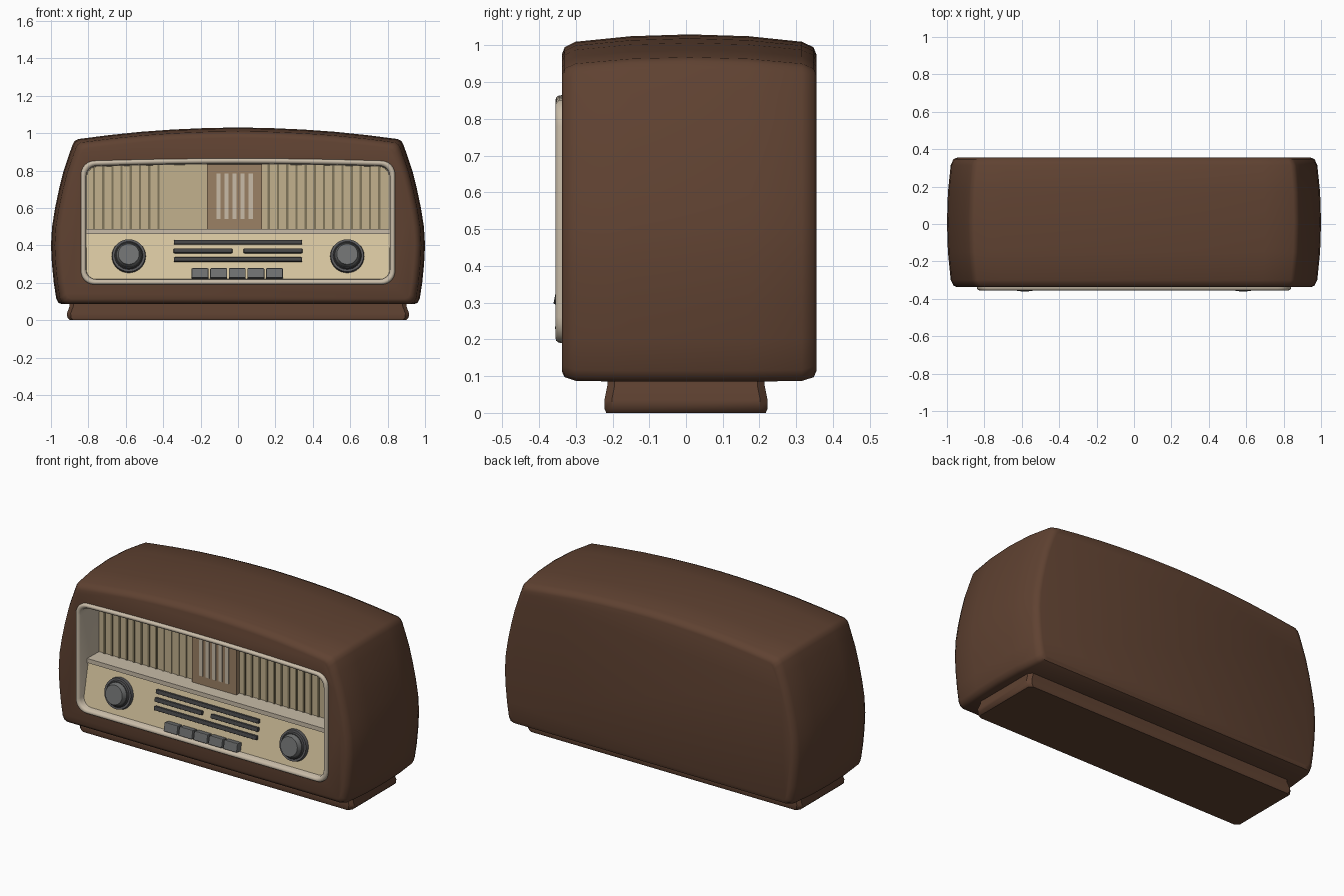
import bpy, bmesh, math
from mathutils import Vector, Matrix

if "Cube" in bpy.data.objects:
    bpy.data.objects.remove(bpy.data.objects["Cube"])


def mat(name, r, g, b):
    m = bpy.data.materials.new(name)
    m.diffuse_color = (r, g, b, 1)
    m.use_nodes = True
    m.node_tree.nodes["Principled BSDF"].inputs["Base Color"].default_value = m.diffuse_color
    return m


BROWN = mat("walnut brown", 0.115, 0.054, 0.031)
BEZEL = mat("pale beige", 0.58, 0.50, 0.39)
CREAM = mat("cream panel", 0.70, 0.58, 0.36)
CLOTH = mat("speaker tan", 0.54, 0.44, 0.27)
SLAT = mat("dark tan", 0.22, 0.18, 0.105)
PLATE = mat("medium brown", 0.33, 0.22, 0.13)
GREY = mat("knob grey", 0.10, 0.10, 0.105)
LIGHT = mat("light grey", 0.16, 0.165, 0.165)
DARK = mat("dark grey", 0.06, 0.06, 0.062)


def finish(bm, name, material, angle=None):
    bmesh.ops.recalc_face_normals(bm, faces=bm.faces)
    me = bpy.data.meshes.new(name)
    bm.to_mesh(me)
    bm.free()
    me.materials.append(material)
    ob = bpy.data.objects.new(name, me)
    bpy.context.collection.objects.link(ob)
    if angle:
        smooth(ob, angle)
    return ob


def smooth(ob, angle):
    bpy.ops.object.select_all(action='DESELECT')
    ob.select_set(True)
    bpy.context.view_layer.objects.active = ob
    bpy.ops.object.shade_smooth_by_angle(angle=math.radians(angle))


def loft(name, rings, material, cap=True, angle=None):
    bm = bmesh.new()
    rows = [[bm.verts.new(p) for p in r] for r in rings]
    n = len(rows[0])
    for a, b in zip(rows, rows[1:]):
        for i in range(n):
            j = (i + 1) % n
            bm.faces.new((a[i], a[j], b[j], b[i]))
    if cap:
        bm.faces.new(rows[0])
        bm.faces.new(rows[-1])
    return finish(bm, name, material, angle)


def box(name, center, size, material, tilt=0, bevel=0):
    bm = bmesh.new()
    bmesh.ops.create_cube(bm, size=1)
    bmesh.ops.scale(bm, vec=size, verts=bm.verts)
    if bevel:
        bmesh.ops.bevel(bm, geom=bm.edges[:], offset=bevel, segments=2, profile=0.5, affect='EDGES')
    bm.transform(Matrix.Translation(center) @ Matrix.Rotation(tilt, 4, 'X'))
    return finish(bm, name, material)


# cabinet: front outline lofted along y with a slight crown
half = [(0.94, 0.085), (0.96, 0.093), (0.972, 0.115), (0.985, 0.2), (0.995, 0.3),
        (1.0, 0.4), (0.994, 0.5), (0.978, 0.6), (0.957, 0.7), (0.932, 0.8), (0.905, 0.88),
        (0.885, 0.937), (0.874, 0.957), (0.855, 0.968), (0.7, 0.988), (0.52, 1.007),
        (0.35, 1.019), (0.17, 1.027)]
outline = half + [(0, 1.03)] + [(-x, z) for x, z in reversed(half)]
sections = [(-0.338, 0.055, 0.055, 0.028), (-0.330, 0.035, 0.035, 0.012), (-0.30, 0.02, 0.02, 0.002),
            (-0.15, 0.005, 0.005, 0), (0.01, 0, 0, 0), (0.17, 0.005, 0.005, 0),
            (0.315, 0.02, 0.02, 0.002), (0.347, 0.035, 0.035, 0.012), (0.355, 0.055, 0.055, 0.028)]


def body_ring(y, dx, dt, db):
    ring = []
    for x, z in outline:
        t = (z - 0.5) / 0.53
        ring.append((x * (1 - dx), y, z - dt * t if t > 0 else z - db * t / 0.78))
    return ring


cabinet = loft("cabinet", [body_ring(*s) for s in sections], BROWN)


# rounded window outline with a slightly arched top
def window(off, y):
    hw, z0, z1, r = 0.84 - off, 0.19 + off, 0.85 - off, 0.07 - off * 0.6
    pts = []
    for cx, cz, a0 in ((hw - r, z0 + r, -90), (hw - r, z1 - r, 0),
                       (-hw + r, z1 - r, 90), (-hw + r, z0 + r, 180)):
        for k in range(7):
            a = math.radians(a0 + 15 * k)
            pts.append((cx + r * math.cos(a), cz + r * math.sin(a)))
        if a0 == 0:
            pts += [((hw - r) * (1 - k / 5), z1) for k in range(1, 10)]
    return [(x, y, z + 0.015 * (1 - (x / 0.84) ** 2) * (z - z0) / (z1 - z0)) for x, z in pts]


cutter = loft("window_cutter", [window(0.015, -0.5), window(0.015, -0.13)], BROWN)
mod = cabinet.modifiers.new("window", 'BOOLEAN')
mod.operation, mod.solver, mod.object = 'DIFFERENCE', 'EXACT', cutter
bpy.context.view_layer.objects.active = cabinet
bpy.ops.object.modifier_apply(modifier="window")
bpy.data.objects.remove(cutter)
smooth(cabinet, 45)

# bezel with recess walls
loft("bezel", [window(o, y) for o, y in ((0, -0.33), (0.001, -0.346), (0.006, -0.353), (0.013, -0.355),
                                        (0.022, -0.351), (0.028, -0.342), (0.033, -0.15))],
     BEZEL, cap=False, angle=45)


# base plinth
def rect_ring(hx, hy, z, c=0.02):
    return [(sx * (hx - a), sy * (hy - b), z) for sx, sy, a, b in
            ((1, -1, c, 0), (1, -1, 0, c), (1, 1, 0, c), (1, 1, c, 0),
             (-1, 1, c, 0), (-1, 1, 0, c), (-1, -1, 0, c), (-1, -1, c, 0))]


loft("base", [rect_ring(0.90, 0.217, 0), rect_ring(0.912, 0.222, 0.012), rect_ring(0.915, 0.222, 0.035),
              rect_ring(0.90, 0.214, 0.075), rect_ring(0.90, 0.214, 0.1)], BROWN, angle=40)

# speaker cloth with vertical slats
box("speaker_cloth", (0, -0.155, 0.66), (1.64, 0.03, 0.39), CLOTH)
for i in range(34):
    x = -0.77 + 0.0492 * i
    if x < 0.8 and not -0.18 < x < 0.135:
        plain = -0.42 < x < -0.17
        box("speaker_slat", (x, -0.172, 0.66), (0.012, 0.008, 0.36), CLOTH if plain else SLAT)

# centre plate with light slots
box("centre_plate", (-0.018, -0.18, 0.66), (0.295, 0.04, 0.365), PLATE)
for i in range(5):
    box("plate_slot", (-0.104 + 0.043 * i, -0.201, 0.662), (0.022, 0.008, 0.245), BEZEL)

# shelf and sloping control panel
box("shelf", (0, -0.222, 0.473), (1.63, 0.116, 0.026), BEZEL)
profile = [(-0.322, 0.2), (-0.27, 0.462), (-0.16, 0.462), (-0.16, 0.2)]
loft("control_panel", [[(x, y, z) for y, z in profile] for x in (-0.815, 0.815)], CREAM)
TILT = math.atan2(0.052, 0.262)


def on_panel(x, z, out):
    y = -0.27 - 0.052 * (0.462 - z) / 0.262
    return Vector((x, y, z)) + out * Vector((0, -math.cos(TILT), math.sin(TILT)))


# dial bars
for x, z, w in ((0, 0.415, 0.685), (-0.187, 0.369, 0.315), (0.187, 0.369, 0.315), (0, 0.322, 0.685)):
    box("dial_bar", on_panel(x, z, 0.005), (w, 0.026, 0.024), DARK, -TILT, 0.005)

# push buttons
for i in range(5):
    box("push_button", on_panel(-0.203 + 0.0995 * i, 0.245, 0.01), (0.09, 0.06, 0.052), LIGHT, -TILT, 0.004)


# stepped knobs
def knob_part(name, x, r0, r1, a, b, material):
    bm = bmesh.new()
    bmesh.ops.create_cone(bm, cap_ends=True, segments=32, radius1=r0, radius2=r1, depth=b - a)
    bm.transform(Matrix.Translation(on_panel(x, 0.342, (a + b) / 2))
                 @ Matrix.Rotation(math.pi / 2 - TILT, 4, 'X'))
    finish(bm, name, material, 35)


for x in (-0.584, 0.584):
    knob_part("knob_skirt", x, 0.092, 0.088, -0.005, 0.02, GREY)
    knob_part("knob_step", x, 0.076, 0.07, 0.02, 0.03, DARK)
    knob_part("knob_cap", x, 0.066, 0.056, 0.03, 0.057, LIGHT)
